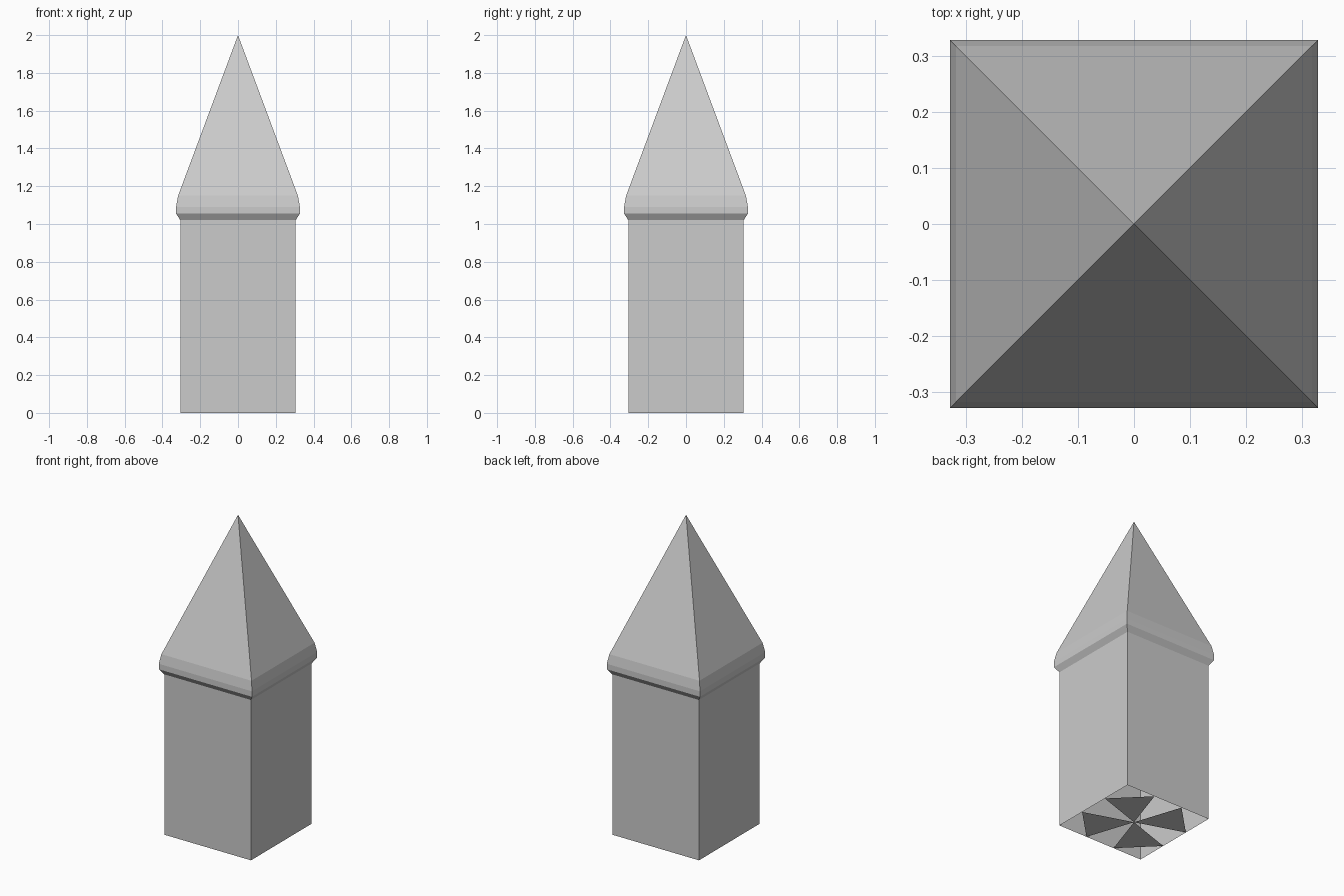
import bpy
import bmesh

cube = bpy.data.objects.get("Cube")
if cube:
    bpy.data.objects.remove(cube, do_unlink=True)

grey = bpy.data.materials.new("light stone grey")
grey.use_nodes = True
colour = (0.6, 0.6, 0.6, 1)
grey.diffuse_color = colour
grey.node_tree.nodes["Principled BSDF"].inputs["Base Color"].default_value = colour

CORNERS = [(-1, -1), (1, -1), (1, 1), (-1, 1)]
HALF = 0.305      # half width of the shaft
EAVE = 1.02       # height where the cap meets the shaft
APEX = 2.0


def finish(name, bm):
    mesh = bpy.data.meshes.new(name)
    bm.to_mesh(mesh)
    bm.free()
    mesh.materials.append(grey)
    obj = bpy.data.objects.new(name, mesh)
    bpy.context.collection.objects.link(obj)
    return obj


def square_loft(name, profile, apex=None):
    """Open square shell through (half width, height) rings, with an optional tip."""
    bm = bmesh.new()
    rings = [[bm.verts.new((x * r, y * r, z)) for x, y in CORNERS] for r, z in profile]
    for low, high in zip(rings, rings[1:]):
        for i in range(4):
            j = (i + 1) % 4
            bm.faces.new((low[i], low[j], high[j], high[i]))
    if apex is not None:
        tip = bm.verts.new((0, 0, apex))
        for i in range(4):
            bm.faces.new((rings[-1][i], rings[-1][(i + 1) % 4], tip))
    return finish(name, bm)


# Square shaft, hollow and open underneath
square_loft("post_shaft", [(HALF, 0), (HALF, EAVE)])

# Pointed cap with a bevelled rim
square_loft("pointed_cap",
            [(HALF, EAVE), (0.328, 1.055), (0.328, 1.09), (0.317, 1.15)], APEX)

# Four base wedges, running from the centre out to each cut corner
bm = bmesh.new()
centre = bm.verts.new((0, 0, 0))
for x, y in CORNERS:
    a = bm.verts.new((x * HALF, y * HALF / 3, 0))
    b = bm.verts.new((x * HALF / 3, y * HALF, 0))
    # Wind every wedge so that it faces down
    bm.faces.new((centre, b, a) if x * y > 0 else (centre, a, b))
finish("base_wedges", bm)
